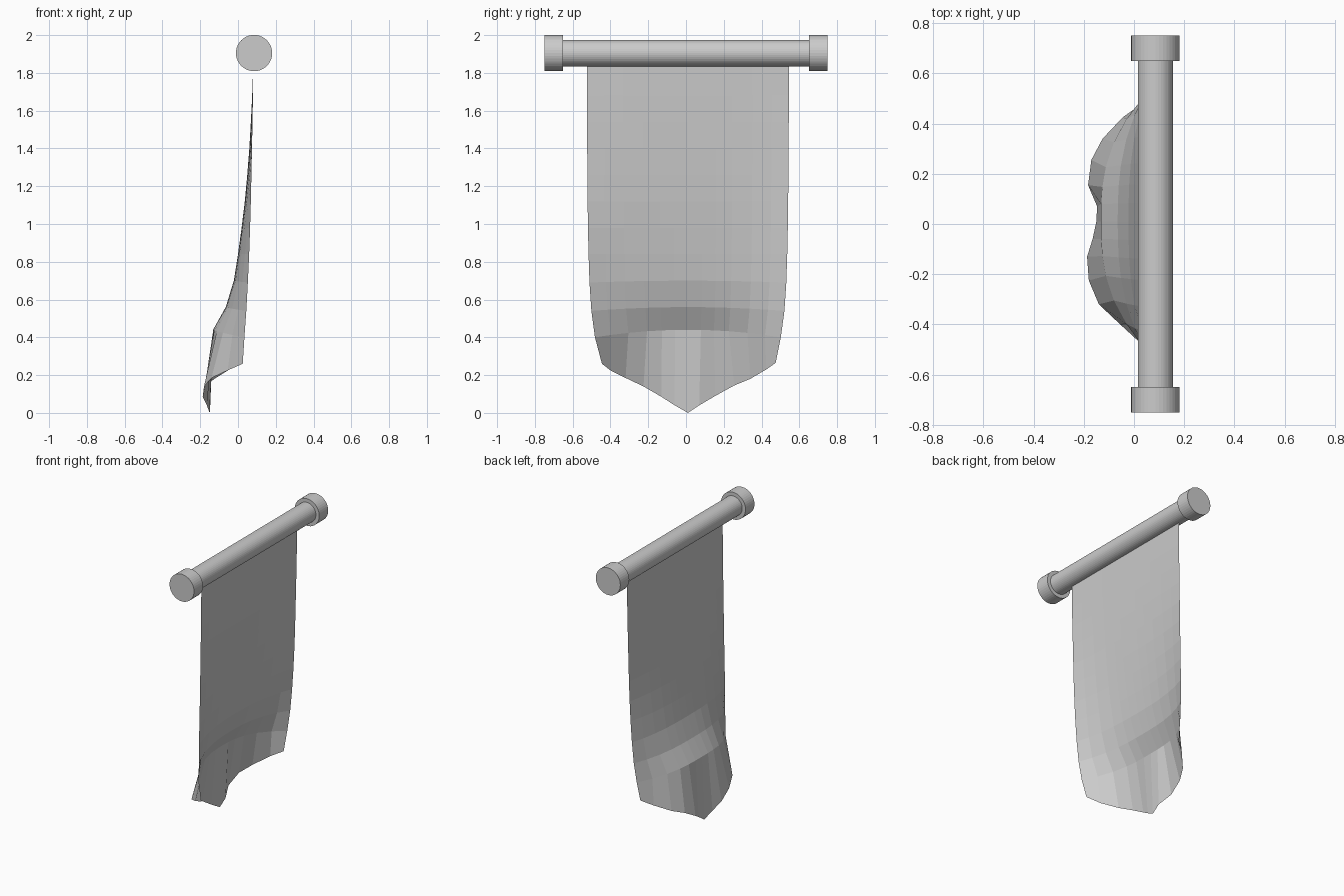
import bpy, bmesh, math


def rod(name, radius, y0, y1, sides=40):
    bpy.ops.mesh.primitive_cylinder_add(
        vertices=sides, radius=radius, depth=y1 - y0,
        location=(0.085, (y0 + y1) / 2, 1.905), rotation=(math.pi / 2, 0, 0))
    bpy.context.object.name = name


# Horizontal pole with an end cap on each side
rod("pole", 0.07, -0.66, 0.66)
rod("end_cap_front", 0.096, -0.75, -0.65)
rod("end_cap_back", 0.096, 0.65, 0.75)

# Hanging cloth: column positions across the width (-1..1)
half = [0.14, 0.28, 0.44, 0.64, 0.83, 1.0]
cols = [-u for u in reversed(half)] + [0.0] + half

# Rows: z at middle, z drop at the sides, half width, x at sides, x at middle
rows = [
    (1.85, 0, 0.535, 0.081, 0.081),
    (1.68, 0, 0.535, 0.079, 0.075),
    (1.54, 0, 0.534, 0.077, 0.068),
    (1.40, 0, 0.533, 0.074, 0.060),
    (1.26, 0, 0.532, 0.071, 0.049),
    (1.12, 0, 0.531, 0.068, 0.036),
    (0.98, 0, 0.529, 0.064, 0.019),
    (0.84, 0, 0.526, 0.059, 0.000),
    (0.70, 0.01, 0.521, 0.052, -0.022),
    (0.56, 0.02, 0.511, 0.044, -0.065),
    (0.44, 0.04, 0.492, 0.034, -0.132),
]

# Pointed, curled lower hem
hem = [
    (0.025, -0.445, 0.26), (-0.055, -0.40, 0.225), (-0.14, -0.32, 0.185),
    (-0.18, -0.225, 0.14), (-0.187, -0.13, 0.085), (-0.165, -0.06, 0.04),
    (-0.15, 0.01, 0.0), (-0.147, 0.07, 0.04), (-0.183, 0.155, 0.09),
    (-0.17, 0.255, 0.145), (-0.125, 0.34, 0.18), (-0.045, 0.425, 0.23),
    (0.025, 0.475, 0.265),
]

bm = bmesh.new()
grid = []
for z, drop, width, side_x, mid_x in rows:
    line = []
    for u in cols:
        belly = 1 - abs(u) ** 2.6
        line.append(bm.verts.new((side_x + (mid_x - side_x) * belly,
                                  0.01 + u * width, z - drop * u * u)))
    grid.append(line)
grid.append([bm.verts.new(p) for p in hem])
for a, b in zip(grid, grid[1:]):
    for i in range(len(cols) - 1):
        bm.faces.new((a[i], b[i], b[i + 1], a[i + 1]))
mesh = bpy.data.meshes.new("cloth_banner")
bm.to_mesh(mesh)
bm.free()
bpy.context.collection.objects.link(bpy.data.objects.new("cloth_banner", mesh))
